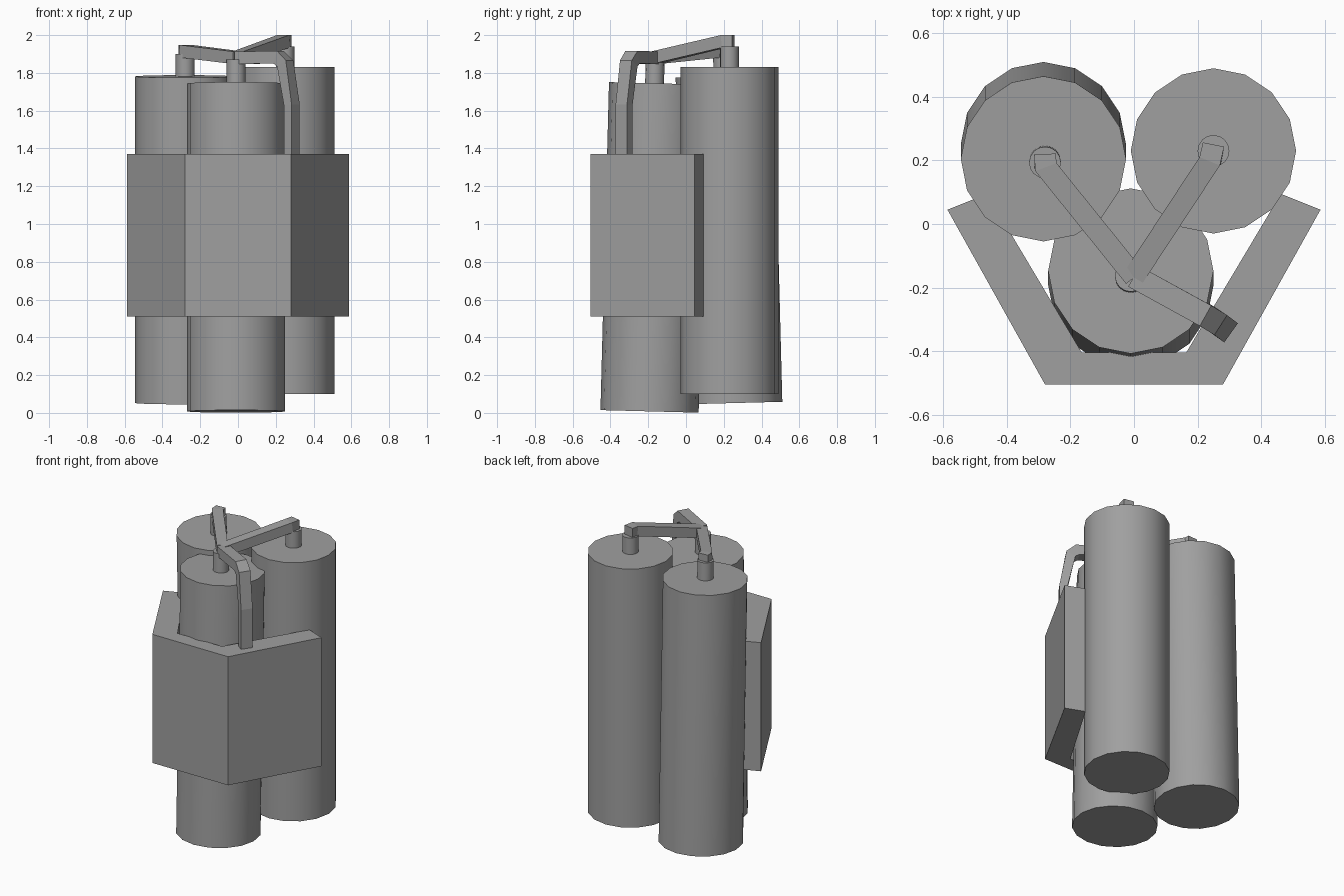
import bpy, bmesh, math
from mathutils import Vector

cube = bpy.data.objects.get("Cube")
if cube:
    bpy.data.objects.remove(cube, do_unlink=True)

grey = bpy.data.materials.new("plain_grey")
grey.use_nodes = True
COLOUR = (0.35, 0.35, 0.35, 1)
grey.diffuse_color = COLOUR
grey.node_tree.nodes["Principled BSDF"].inputs["Base Color"].default_value = COLOUR


def finish(name, bm, smooth=False):
    bmesh.ops.recalc_face_normals(bm, faces=bm.faces)
    mesh = bpy.data.meshes.new(name)
    bm.to_mesh(mesh)
    bm.free()
    mesh.materials.append(grey)
    obj = bpy.data.objects.new(name, mesh)
    bpy.context.collection.objects.link(obj)
    if smooth:
        bpy.ops.object.select_all(action='DESELECT')
        obj.select_set(True)
        bpy.context.view_layer.objects.active = obj
        bpy.ops.object.shade_smooth_by_angle(angle=math.radians(30))
    return obj


def rod(name, bottom, height, radius, tilt):
    """Sixteen-sided cylinder standing on bottom, leaning about x."""
    bm = bmesh.new()
    bmesh.ops.create_cone(bm, cap_ends=True, segments=16, radius1=radius,
                          radius2=radius, depth=height)
    bmesh.ops.translate(bm, verts=bm.verts, vec=(0, 0, height / 2))
    obj = finish(name, bm, True)
    obj.location = bottom
    obj.rotation_euler.x = tilt


def strip(name, path, width=0.034, depths=None):
    """Mitred rectangular bar swept along a path, kept upright."""
    pts = [Vector(p) for p in path]
    depths = depths or [0.033] * len(pts)
    frames, side = [], None
    for a, b in zip(pts, pts[1:]):
        t = (b - a).normalized()
        flat = Vector((t.x, t.y, 0))
        if flat.length > 0.01:
            side = flat.normalized().cross(Vector((0, 0, 1)))
        frames.append((side, side.cross(t)))
    bm = bmesh.new()
    rings = []
    for i, p in enumerate(pts):
        before, after = frames[max(i - 1, 0)], frames[min(i, len(frames) - 1)]
        axes = []
        for k in (0, 1):
            mid = (before[k] + after[k]).normalized()
            axes.append(mid / mid.dot(after[k]))
        s, u = axes[0] * width, axes[1] * depths[i]
        rings.append([bm.verts.new(p + v) for v in (s + u, u - s, -s - u, s - u)])
    for r, q in zip(rings, rings[1:]):
        for k in range(4):
            bm.faces.new((r[k], r[k - 1], q[k - 1], q[k]))
    bm.faces.new(rings[0])
    bm.faces.new(rings[-1])
    finish(name, bm)


# Three sticks, two of them leaning slightly, each with a short cap stub
LEAN = 0.026
rod("back_left_stick", (0.25, 0.23, 0.10), 1.73, 0.26, 0)
rod("back_right_stick", (-0.285, 0.25, 0.052), 1.73, 0.26, LEAN)
rod("front_stick", (-0.01, -0.193, 0.008), 1.737, 0.26, -LEAN)
rod("back_left_stub", (0.25, 0.23, 1.80), 0.14, 0.05, 0)
rod("back_right_stub", (-0.28, 0.197, 1.75), 0.15, 0.05, LEAN)
rod("front_stub", (-0.01, -0.167, 1.72), 0.15, 0.05, -LEAN)

# Wrap: open angular band around the front
half = [(0.28, -0.505), (0.587, 0.045), (0.462, 0.095), (0.164, -0.405)]
bm = bmesh.new()
outline = half + [(-x, y) for x, y in reversed(half)]
face = bm.faces.new([bm.verts.new((x, y, 0.51)) for x, y in outline])
top = bmesh.ops.extrude_face_region(bm, geom=[face])["geom"]
bmesh.ops.translate(bm, vec=(0, 0, 0.86),
                    verts=[v for v in top if isinstance(v, bmesh.types.BMVert)])
finish("wrap", bm)

# Fuse strips meeting above the front stick
joint = (0, -0.165, 1.88)
strip("back_right_fuse", [(-0.28, 0.22, 1.915), (-0.278, 0.18, 1.915), joint])
strip("back_left_fuse", [(0.25, 0.25, 1.967), (0.24, 0.2, 1.967), joint])
strip("front_fuse", [joint, (0.215, -0.283, 1.883), (0.25, -0.303, 1.85),
                     (0.285, -0.328, 1.63), (0.285, -0.328, 1.3)],
      0.037, [0.033, 0.033, 0.03, 0.025, 0.025])
